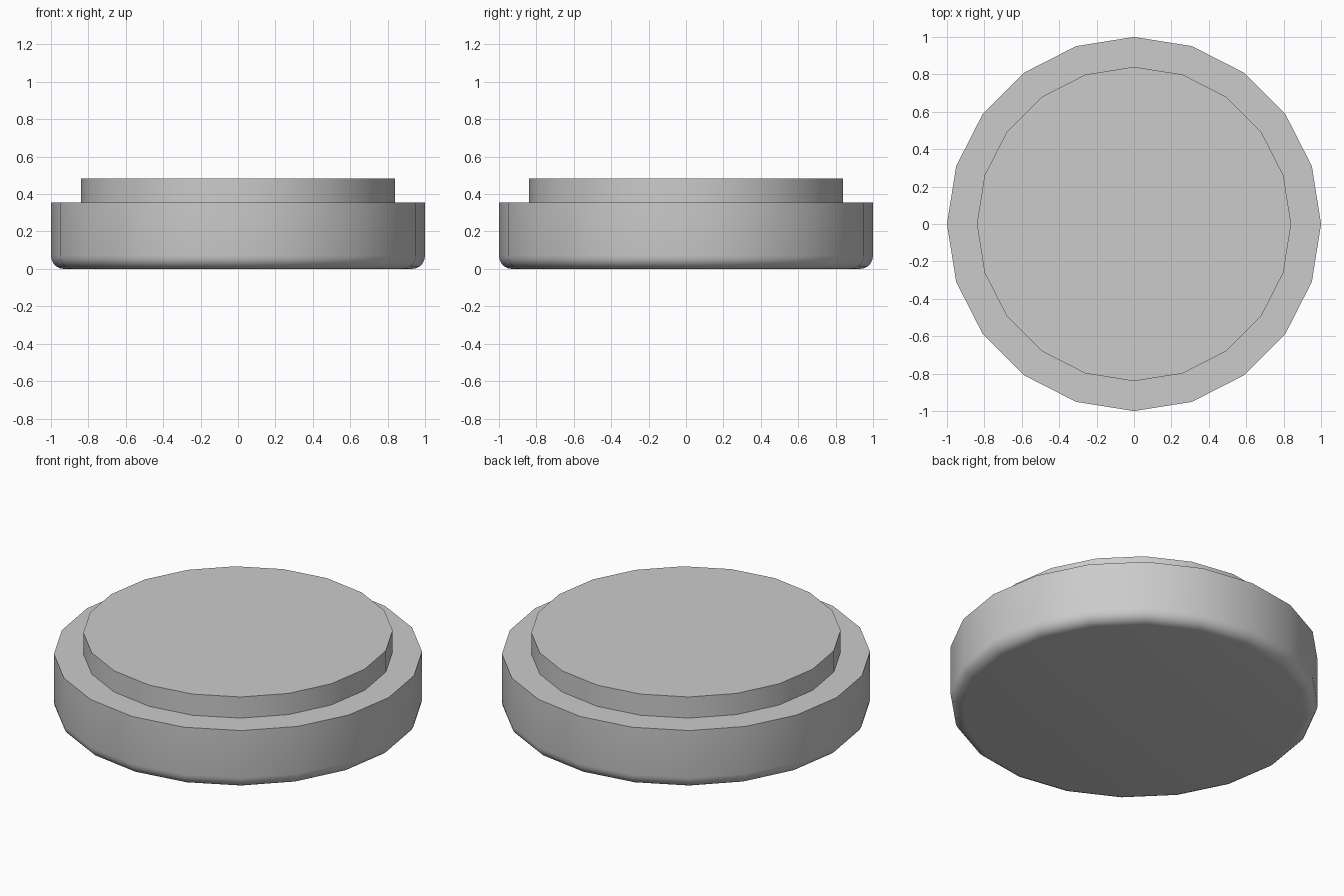
import bpy, bmesh
from math import cos, sin, pi

if "Cube" in bpy.data.objects:
    bpy.data.objects.remove(bpy.data.objects["Cube"])

SIDES = 20


def lathe(name, profile):
    """Revolve (radius, z) points into a closed 20-sided solid."""
    bm = bmesh.new()
    rings = [[bm.verts.new((r * cos(2 * pi * i / SIDES), r * sin(2 * pi * i / SIDES), z))
              for i in range(SIDES)] for r, z in profile]
    for low, high in zip(rings, rings[1:]):
        for i in range(SIDES):
            j = (i + 1) % SIDES
            bm.faces.new((low[i], low[j], high[j], high[i]))
    bm.faces.new(rings[0][::-1])
    bm.faces.new(rings[-1])
    mesh = bpy.data.meshes.new(name)
    bm.to_mesh(mesh)
    bm.free()
    obj = bpy.data.objects.new(name, mesh)
    bpy.context.collection.objects.link(obj)
    bpy.ops.object.select_all(action='DESELECT')
    obj.select_set(True)
    bpy.context.view_layer.objects.active = obj
    bpy.ops.object.shade_smooth_by_angle(angle=pi / 6)
    return obj


# Rounded bottom edge, straight wall, ledge and raised top disc
bevel, steps = 0.07, 5
arc = [(1 - bevel + bevel * sin(a), bevel - bevel * cos(a))
       for a in (pi / 2 * k / steps for k in range(steps + 1))]
lathe("stepped_disc", arc + [(1.0, 0.355), (0.84, 0.355), (0.84, 0.482)])
